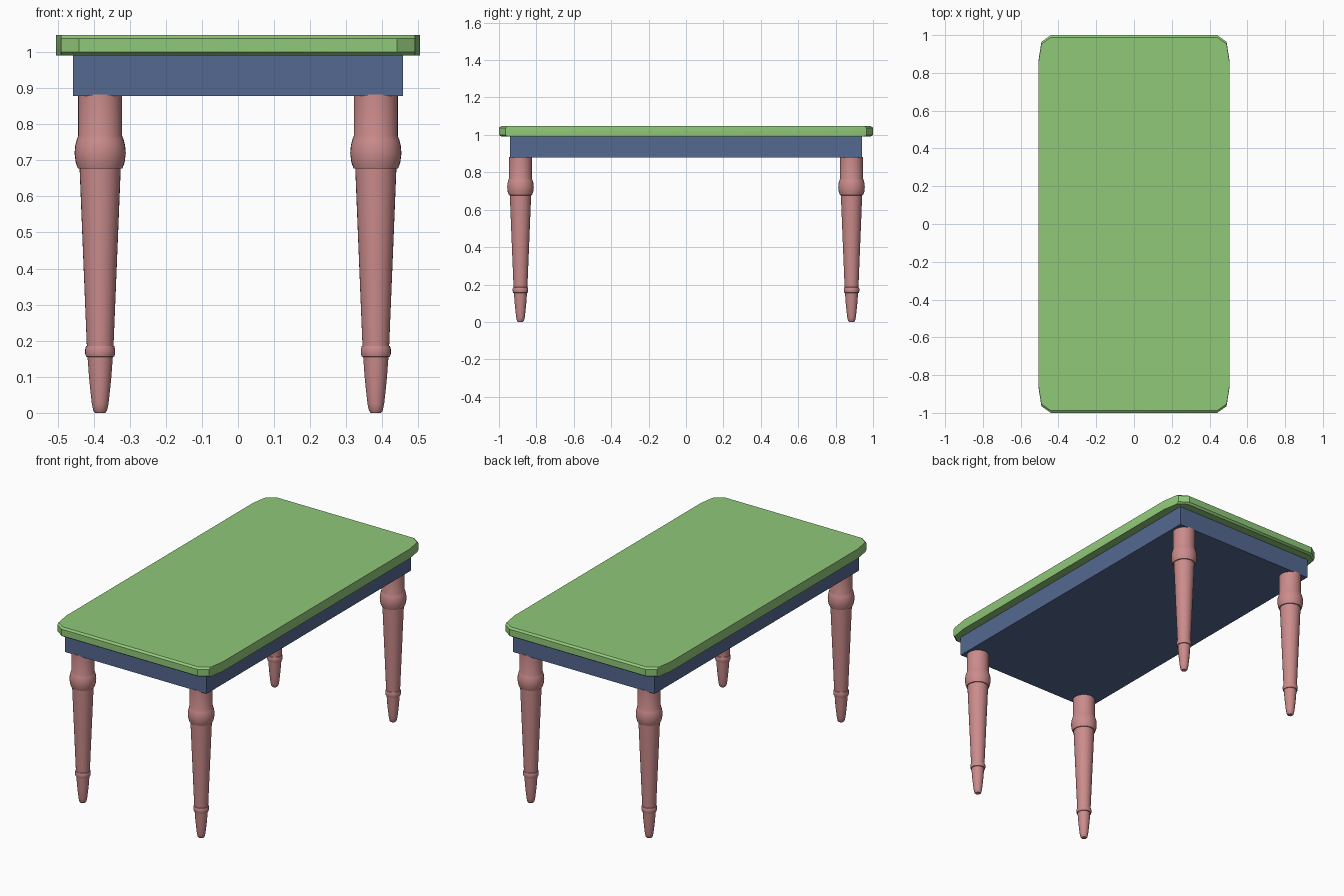
import bpy, bmesh, math

if "Cube" in bpy.data.objects:
    bpy.data.objects.remove(bpy.data.objects["Cube"])


def make_object(name, bm, color, angle=None):
    bmesh.ops.recalc_face_normals(bm, faces=bm.faces)
    mesh = bpy.data.meshes.new(name)
    bm.to_mesh(mesh)
    bm.free()
    obj = bpy.data.objects.new(name, mesh)
    bpy.context.collection.objects.link(obj)
    mat = bpy.data.materials.get(color[0]) or bpy.data.materials.new(color[0])
    mat.diffuse_color = color[1]
    mat.use_nodes = True
    mat.node_tree.nodes["Principled BSDF"].inputs["Base Color"].default_value = mat.diffuse_color
    mesh.materials.append(mat)
    if angle:
        bpy.ops.object.select_all(action='DESELECT')
        obj.select_set(True)
        bpy.context.view_layer.objects.active = obj
        bpy.ops.object.shade_smooth_by_angle(angle=math.radians(angle))
    return obj


def skin_rings(rings):
    """Closed solid through a stack of equal-length point rings."""
    bm = bmesh.new()
    loops = [[bm.verts.new(p) for p in ring] for ring in rings]
    n = len(loops[0])
    for a, b in zip(loops, loops[1:]):
        for i in range(n):
            j = (i + 1) % n
            bm.faces.new((a[i], a[j], b[j], b[i]))
    bm.faces.new(loops[0][::-1])
    bm.faces.new(loops[-1])
    return bm


GREEN = ("top_green", (0.28, 0.58, 0.19, 1))
BLUE = ("apron_blue", (0.09, 0.14, 0.28, 1))
PINK = ("leg_pink", (0.60, 0.26, 0.26, 1))

# Table top: rounded-corner outline with softened ends
corner = [(0.505, 0.87), (0.49, 0.965), (0.44, 1.0)]
outline = (corner + [(-x, y) for x, y in corner[::-1]]
           + [(-x, -y) for x, y in corner] + [(x, -y) for x, y in corner[::-1]])
levels = [(0.991, 0.988), (1.0, 1.0), (1.038, 1.0), (1.047, 0.988)]
make_object("table_top",
            skin_rings([[(x, y * s, z) for x, y in outline] for z, s in levels]),
            GREEN, 30)

# Apron block under the top
bm = bmesh.new()
bmesh.ops.create_cube(bm, size=1)
for v in bm.verts:
    v.co = (v.co.x * 0.914, v.co.y * 1.884, 0.935 + v.co.z * 0.114)
make_object("apron", bm, BLUE)

# Turned legs: (radius, height) profile
profile = [(0.014, 0.0), (0.019, 0.006), (0.023, 0.025), (0.027, 0.06),
           (0.031, 0.10), (0.035, 0.155),
           (0.039, 0.156), (0.0415, 0.164), (0.0415, 0.177), (0.039, 0.185),
           (0.037, 0.186), (0.047, 0.43), (0.057, 0.677),
           (0.062, 0.678), (0.068, 0.695), (0.071, 0.72), (0.069, 0.742),
           (0.065, 0.757), (0.061, 0.768), (0.061, 0.882)]
SIDES = 32
for side, sx in (("left", -1), ("right", 1)):
    for end, sy in (("front", -1), ("back", 1)):
        cx, cy = sx * 0.382, sy * 0.885
        rings = [[(cx + r * math.cos(2 * math.pi * i / SIDES),
                   cy + r * math.sin(2 * math.pi * i / SIDES), z)
                  for i in range(SIDES)] for r, z in profile]
        make_object(f"{end}_{side}_leg", skin_rings(rings), PINK, 40)
